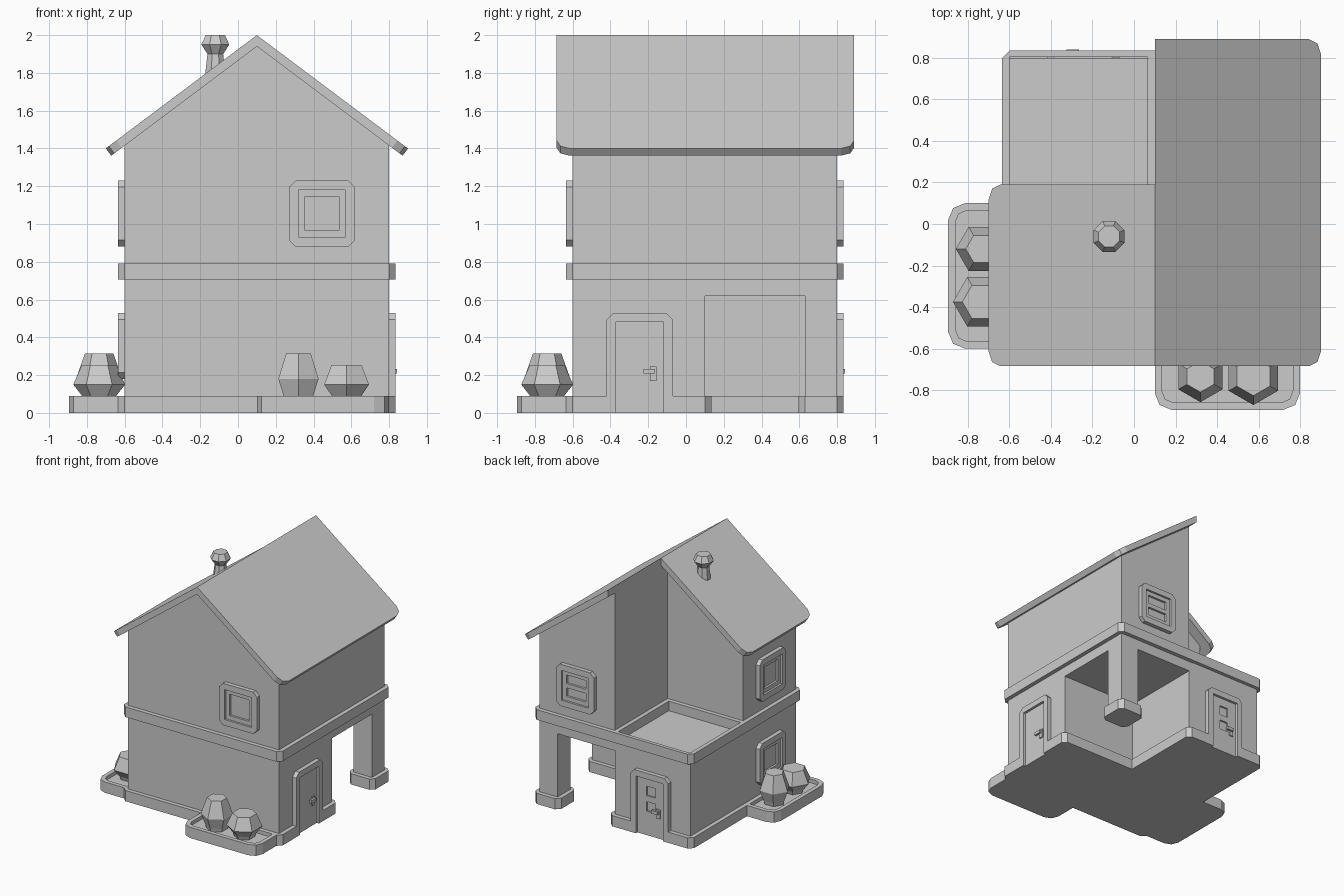
import bpy, bmesh, math
from math import radians, sin, cos, pi
from mathutils import Matrix, Vector

if "Cube" in bpy.data.objects:
    bpy.data.objects.remove(bpy.data.objects["Cube"])

T = lambda x, y, z=0: Matrix.Translation((x, y, z))
R = lambda deg, axis: Matrix.Rotation(radians(deg), 4, axis)
UP = R(90, 'X')
HOME = T(0.1, 0.1)                     # centre of the square plan
E = 0.035                              # how far the trim stands off the walls


def rect(x0, y0, x1, y1):
    return [(x0, y0), (x1, y0), (x1, y1), (x0, y1)]


def rounded(pts, r, segs=1, only=None):
    """Cut the convex right-angled corners of a counter-clockwise outline."""
    out = []
    for i, p in enumerate(pts):
        p = Vector(p)
        d1 = (Vector(pts[i - 1]) - p).normalized()
        d2 = (Vector(pts[(i + 1) % len(pts)]) - p).normalized()
        convex = d2.x * d1.y - d2.y * d1.x > 0
        if not convex or (only is not None and i not in only):
            out.append(tuple(p))
            continue
        for k in range(segs + 1):
            a = k / segs * pi / 2
            out.append(tuple(p + d1 * r * (1 - sin(a)) + d2 * r * (1 - cos(a))))
    return out


def add(name, bm, matrix=Matrix()):
    bmesh.ops.recalc_face_normals(bm, faces=bm.faces)
    me = bpy.data.meshes.new(name)
    bm.to_mesh(me)
    bm.free()
    ob = bpy.data.objects.new(name, me)
    ob.matrix_world = matrix
    bpy.context.collection.objects.link(ob)
    return ob


def plate(name, loops, z0, z1, matrix=Matrix()):
    """Extrude an outline, with optional holes, from z0 to z1."""
    bm = bmesh.new()
    if len(loops) == 1:
        bm.faces.new([bm.verts.new((x, y, z0)) for x, y in loops[0]])
    else:
        edges = []
        for loop in loops:
            vs = [bm.verts.new((x, y, z0)) for x, y in loop]
            edges += [bm.edges.new((vs[i - 1], vs[i])) for i in range(len(vs))]
        bmesh.ops.triangle_fill(bm, edges=edges, use_beauty=True, normal=(0, 0, 1))
    ext = bmesh.ops.extrude_face_region(bm, geom=bm.faces[:], use_keep_orig=True)
    vs = [g for g in ext['geom'] if isinstance(g, bmesh.types.BMVert)]
    bmesh.ops.translate(bm, verts=vs, vec=(0, 0, z1 - z0))
    return add(name, bm, matrix)


def lathe(name, profile, sides, matrix, turn=0.0):
    """Low-poly turned solid from (radius, z) points."""
    bm = bmesh.new()
    rings = [[bm.verts.new((r * cos(turn + 2 * pi * i / sides),
                            r * sin(turn + 2 * pi * i / sides), z))
              for i in range(sides)] for r, z in profile]
    for a, b in zip(rings, rings[1:]):
        for i in range(sides):
            bm.faces.new((a[i - 1], a[i], b[i], b[i - 1]))
    bm.faces.new(rings[0][::-1])
    bm.faces.new(rings[-1])
    return add(name, bm, matrix)


def cut(ob, cutter):
    mod = ob.modifiers.new('cut', 'BOOLEAN')
    mod.object, mod.operation, mod.solver = cutter, 'DIFFERENCE', 'EXACT'
    bpy.context.view_layer.objects.active = ob
    bpy.ops.object.modifier_apply(modifier=mod.name)
    bpy.data.objects.remove(cutter)


def wall(side, u, z=0.0):
    """Frame on an outer wall: x right, y up, z outward."""
    return HOME @ R(side, 'Z') @ T(u, -0.7, z) @ UP


# Lower storey with the carport carved out around a corner post
lower = plate('lower_storey', [rect(-0.6, -0.6, 0.8, 0.8)], 0, 0.71)
cut(lower, plate('carport_cutter', [[(0.1, 0.1), (0.9, 0.1), (0.9, 0.63), (0.63, 0.63),
                                     (0.63, 0.9), (0.1, 0.9)]], -0.1, 0.62))

# Gabled upper storey with the balcony corner removed
gable = [(-0.6, 0.71), (0.8, 0.71), (0.8, 1.42), (0.1, 1.945), (-0.6, 1.42)]
upper = plate('upper_storey', [gable], 0, 1.4, T(0, 0.8) @ UP)
cut(upper, plate('balcony_cutter', [rect(-0.9, 0.1, 0.1, 0.9)], 0.5, 2.2))

# Middle band that doubles as the balcony parapet
plate('floor_band', [rounded(rect(-0.6 - E, -0.6 - E, 0.8 + E, 0.8 + E), E),
                     rect(-0.6, 0.1 + E, 0.1 - E, 0.805)], 0.705, 0.79)

# Plinth around the ground floor and the post, interrupted by the doors
lo, hi, mid = -0.6 - E, 0.8 + E, 0.1 + E
plinth = plate('plinth', [rounded([(lo, lo), (hi, lo), (hi, mid), (mid, mid), (mid, hi), (lo, hi)], E)],
               0, 0.09)
for side, u in ((90, -0.345), (180, 0.345)):
    cut(plinth, plate('door_cutter', [rect(-0.15, -0.1, 0.15, 0.3)], -0.02, 0.2, wall(side, u)))
plate('post_foot', [rounded(rect(0.63 - E, 0.63 - E, hi, hi), E)], 0, 0.09)

# Roof slabs, mitred at the ridge, with rounded eave corners
pitch = math.degrees(math.atan(0.75))
for name, turn, y0, y1 in (('roof_right', 0, -0.685, 0.89), ('roof_left', 180, -0.19, 0.685)):
    slab = plate(name, [rounded(rect(0, y0, 1.0, y1), 0.07, 2, only=(1, 2))], -0.048, 0,
                 T(0.1, 0, 2.0) @ R(turn, 'Z') @ R(pitch, 'Y'))
    for v in slab.data.vertices:
        if v.co.x < 0.001 and v.co.z < -0.01:
            v.co.x = 0.036

# Chimney
lathe('chimney', [(0.06, 1.72), (0.055, 1.82), (0.045, 1.9), (0.08, 1.95), (0.055, 2.0)], 8,
      T(-0.12, -0.06), pi / 8)

# Windows: outer frame, inner sash, optional crossbar
for name, side, u, z, bar in (('front_window', 0, 0.345, 1.055, False),
                              ('back_window', 180, -0.345, 1.055, True),
                              ('left_upper_window', -90, 0.345, 1.055, False),
                              ('left_lower_window', -90, 0.345, 0.355, False)):
    m = wall(side, u, z)
    sq = lambda h: rect(-h, -h, h, h)
    plate(name + '_frame', [rounded(sq(0.175), E), sq(0.125)], -0.01, E, m)
    plate(name + '_sash', [sq(0.127), sq(0.09)], -0.01, 0.018, m)
    if bar:
        plate(name + '_bar', [rect(-0.092, -0.018, 0.092, 0.018)], -0.01, 0.018, m)

# Doors: frame, panel (the back one has two small lights), handle
for name, side, u, lights in (('right_door', 90, -0.345, False), ('back_door', 180, 0.345, True)):
    m = wall(side, u)
    frame = [(0.125, 0), (0.175, 0), (0.175, 0.53), (-0.175, 0.53), (-0.175, 0), (-0.125, 0),
             (-0.125, 0.48), (0.125, 0.48)]
    plate(name + '_frame', [rounded(frame, E, only=(2, 3))], -0.01, E, m)
    holes = [rect(-0.04, z, 0.04, z + 0.08) for z in (0.2, 0.33)] if lights else []
    plate(name + '_panel', [rect(-0.126, 0, 0.126, 0.481)] + holes, -0.01, 0.014, m)
    plate(name + '_handle_plate', [rect(0.055, 0.17, 0.09, 0.245)], 0.01, 0.024, m)
    plate(name + '_handle_lever', [rect(0.02, 0.208, 0.08, 0.233)], 0.022, 0.041, m)

# Planters with two six-sided shrubs each
for name, side in (('front', 0), ('left', -90)):
    m = HOME @ R(side, 'Z')
    plate(name + '_planter', [rounded(rect(0, -0.995, 0.7, -0.69), 0.08, 2, only=(0, 1)),
                              rounded(rect(E, -0.96, 0.7 - E, -0.72), 0.055, 2, only=(0, 1))],
          0, 0.09, m)
    plate(name + '_soil', [rounded(rect(0.01, -0.985, 0.69, -0.7), 0.075, 2, only=(0, 1))],
          0, 0.06, m)
    lathe(name + '_tall_shrub', [(0.08, 0.05), (0.09, 0.09), (0.123, 0.18), (0.075, 0.315)], 6,
          m @ T(0.22, -0.835), pi / 6)
    lathe(name + '_short_shrub', [(0.075, 0.05), (0.09, 0.09), (0.137, 0.15), (0.092, 0.253)], 6,
          m @ T(0.475, -0.835), pi / 6)
